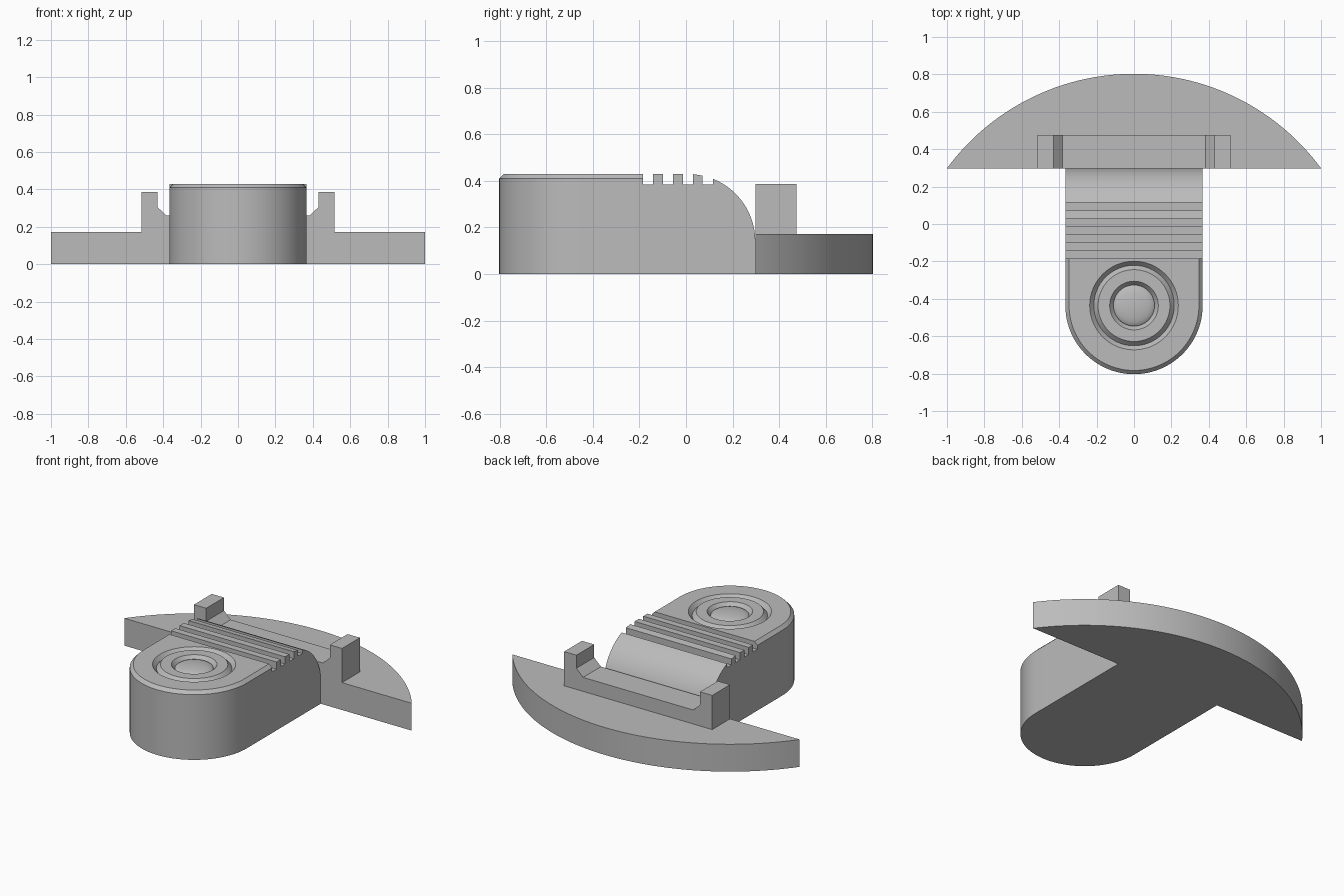
import bpy, bmesh, math

if "Cube" in bpy.data.objects:
    bpy.data.objects.remove(bpy.data.objects["Cube"])

grey = bpy.data.materials.new("light grey")
grey.diffuse_color = (0.5, 0.5, 0.5, 1)
grey.use_nodes = True
grey.node_tree.nodes["Principled BSDF"].inputs["Base Color"].default_value = grey.diffuse_color

CY, R = -0.436, 0.367       # centre and radius of the rounded nose
SPLIT, TOP, BACK = -0.185, 0.43, 0.298


def finish(bm, name, angle=25):
    bmesh.ops.remove_doubles(bm, verts=bm.verts, dist=1e-5)
    bmesh.ops.recalc_face_normals(bm, faces=bm.faces)
    me = bpy.data.meshes.new(name)
    bm.to_mesh(me)
    bm.free()
    ob = bpy.data.objects.new(name, me)
    bpy.context.collection.objects.link(ob)
    me.materials.append(grey)
    bpy.ops.object.select_all(action='DESELECT')
    ob.select_set(True)
    bpy.context.view_layer.objects.active = ob
    bpy.ops.object.shade_smooth_by_angle(angle=math.radians(angle))
    return ob


def prism(name, points, offset):
    """Extrude a closed outline of 3D points along offset."""
    bm = bmesh.new()
    face = bm.faces.new([bm.verts.new(p) for p in points])
    ext = bmesh.ops.extrude_face_region(bm, geom=[face], use_keep_orig=True)
    bmesh.ops.translate(bm, vec=offset,
                        verts=[v for v in ext["geom"] if isinstance(v, bmesh.types.BMVert)])
    return finish(bm, name)


def arc(cx, cy, r, a0, a1, n):
    return [(cx + r * math.cos(math.radians(a0 + (a1 - a0) * i / n)),
             cy + r * math.sin(math.radians(a0 + (a1 - a0) * i / n))) for i in range(n + 1)]


def bridge(bm, a, b):
    n = len(a)
    for i in range(n):
        bm.faces.new((a[i], a[(i + 1) % n], b[(i + 1) % n], b[i]))


def loop_edges(bm, loop):
    return [bm.edges.get((loop[i - 1], loop[i])) for i in range(len(loop))]


# Curved base plate: a circular segment
sag = 0.803 - BACK
rad = (1 + sag * sag) / (2 * sag)
half = math.degrees(math.asin(1 / rad))
prism("base_plate", [(x, y, 0) for x, y in arc(0, 0.803 - rad, rad, 90 - half, 90 + half, 64)],
      (0, 0, 0.172))

# Cradle with two upright posts
side = [(0.515, 0.172), (0.515, 0.387), (0.43, 0.387), (0.43, 0.305), (0.383, 0.26)]
prism("cradle", [(x, BACK, z) for x, z in side + [(-x, z) for x, z in reversed(side)]],
      (0, 0.177, 0))

# Rear body: notched grip ridges and a rounded back
NOTCH, AZ = 0.385, 0.14
AR = TOP - AZ
AY = BACK - AR


def back_z(y):
    return AZ + math.sqrt(AR * AR - max(0, y - AY) ** 2)


profile = [(SPLIT, 0), (SPLIT, NOTCH)]
for y0, y1 in ((-0.141, -0.099), (-0.056, -0.013), (0.03, 0.072)):
    profile += [(y0, NOTCH), (y0, back_z(y0)), (y1, back_z(y1)), (y1, NOTCH)]
profile.append((0.115, NOTCH))
start = math.degrees(math.acos((0.115 - AY) / AR))
profile += arc(AY, AZ, AR, start, 0, 24) + [(BACK, 0)]
prism("ridged_body", [(-R, y, z) for y, z in profile], (2 * R, 0, 0))

# Front body: rounded nose with bevelled rim and concentric button rings
bm = bmesh.new()
loops = []
for z, inset in ((0, 0), (TOP - 0.02, 0), (TOP, 0.02)):
    pts = arc(0, CY, R - inset, 180, 360, 48)
    pts += [(R - inset, SPLIT), (-R + inset, SPLIT)]
    loops.append([bm.verts.new((x, y, z)) for x, y in pts])
bm.faces.new(loops[0])
bridge(bm, loops[0], loops[1])
bridge(bm, loops[1], loops[2])

rings = [(0.237, TOP), (0.215, TOP - 0.025), (0.192, TOP),
         (0.13, TOP), (0.11, TOP - 0.025)]
rings += [(0.11 * math.cos(t), TOP - 0.025 + 0.025 * math.sin(t))
          for t in (math.radians(a) for a in range(12, 85, 12))]
circles = [[bm.verts.new((x, y, z)) for x, y in arc(0, CY, r, 0, 360 - 360 / 64, 63)]
           for r, z in rings]
for a, b in zip(circles, circles[1:]):
    bridge(bm, a, b)
bm.faces.new(circles[-1])
bmesh.ops.triangle_fill(bm, use_beauty=True, normal=(0, 0, 1),
                        edges=loop_edges(bm, loops[2]) + loop_edges(bm, circles[0]))
finish(bm, "button_body")
